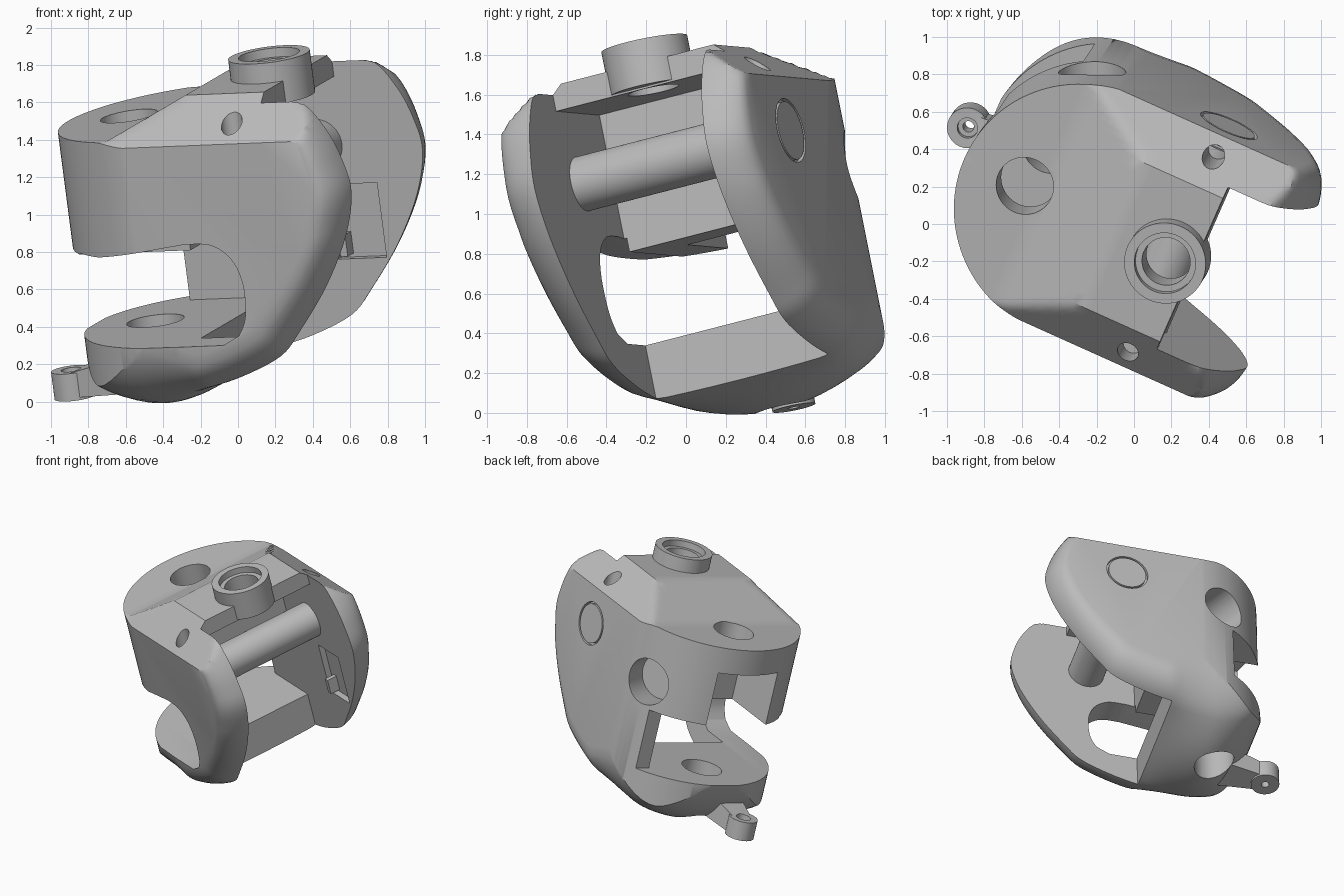
import bpy, bmesh, math
from mathutils import Matrix, Vector

cube = bpy.data.objects.get("Cube")
if cube:
    bpy.data.objects.remove(cube, do_unlink=True)

grey = bpy.data.materials.new("plain grey")
grey.use_nodes = True
grey.diffuse_color = (0.5, 0.5, 0.5, 1)
grey.node_tree.nodes["Principled BSDF"].inputs["Base Color"].default_value = grey.diffuse_color


# Helpers: everything is built in the part's own frame (along, across, up)
def finish(name, bm):
    bmesh.ops.recalc_face_normals(bm, faces=bm.faces)
    mesh = bpy.data.meshes.new(name)
    bm.to_mesh(mesh)
    bm.free()
    mesh.materials.append(grey)
    ob = bpy.data.objects.new(name, mesh)
    bpy.context.collection.objects.link(ob)
    return ob


def loft(name, rings):
    bm = bmesh.new()
    loops = [[bm.verts.new(p) for p in ring] for ring in rings]
    n = len(loops[0])
    for a, b in zip(loops, loops[1:]):
        for i in range(n):
            j = (i + 1) % n
            bm.faces.new((a[i], a[j], b[j], b[i]))
    bm.faces.new(loops[0])
    bm.faces.new(loops[-1])
    return finish(name, bm)


def box(name, lo, hi):
    return loft(name, [[(lo[0], lo[1], z), (hi[0], lo[1], z),
                        (hi[0], hi[1], z), (lo[0], hi[1], z)] for z in (lo[2], hi[2])])


def rod(name, a, b, r, sides=64):
    a, b = Vector(a), Vector(b)
    bm = bmesh.new()
    turn = (b - a).to_track_quat('Z', 'Y').to_matrix().to_4x4()
    bmesh.ops.create_cone(bm, cap_ends=True, segments=sides, radius1=r, radius2=r,
                          depth=(b - a).length,
                          matrix=Matrix.Translation((a + b) / 2) @ turn)
    return finish(name, bm)


def combine(ob, others, operation):
    for other in others:
        mod = ob.modifiers.new("cut", 'BOOLEAN')
        mod.operation, mod.solver, mod.object = operation, 'EXACT', other
        bpy.context.view_layer.update()
        deps = bpy.context.evaluated_depsgraph_get()
        mesh = bpy.data.meshes.new_from_object(ob.evaluated_get(deps))
        ob.modifiers.clear()
        ob.data = mesh
        bpy.data.objects.remove(other, do_unlink=True)


def curve_through(pts, steps=5):
    out = []
    p = [Vector(q) for q in [pts[0]] + pts + [pts[-1]]]
    for a, b, c, d in zip(p, p[1:], p[2:], p[3:]):
        for i in range(steps):
            t = i / steps
            out.append(0.5 * (2 * b + (c - a) * t + (2 * a - 5 * b + 4 * c - d) * t * t
                              + (3 * b - a - 3 * c + d) * t ** 3))
    return out + [p[-1]]


def clamp(x):
    return min(1, max(0, x))


# Body: side profile lofted across, with sloped shoulders, rounded rims, domed base
rim = curve_through([(.5, .79), (.66, .73), (.77, .59), (.84, .43), (.875, .24), (.81, 0), (.66, -.27),
                     (.465, -.52), (.337, -.65), (.106, -.75), (-.12, -.81), (-.35, -.85),
                     (-.56, -.855), (-.75, -.79), (-.88, -.66), (-.95, -.5)])
corners = [Vector(p) for p in ((-1.3, -.3), (-1.3, .57), (-.45, .6), (-.05, .79), (.5, .79))]
top = [a.lerp(b, i / 10) for a, b in zip(corners, corners[1:]) for i in range(10)]


def body_slice(s, t):
    pts = list(top)
    curl = 1 - math.sqrt(max(0, 1 - t * t))
    for p in rim:
        amount = .2 + .08 * clamp(-1.4 * p.y) - .1 * clamp((p.y - .1) / .5)
        q = p * (1 - amount * curl)
        if p.y < -.4:
            swell = math.sin(math.pi * clamp((-.1 - p.x) / .85))
            q.y -= .1 * swell * (1 - (s / .45) ** 2)
        pts.append(q)
    return [(p.x, s, min(p.y, .79 - .22 * t)) for p in pts]


steps = [0, .15, .3, .45, .6, .72, .82, .9, .96, 1]
side = [(.43 + .26 * t, t) for t in steps]
middle = [(.43 * i / 6, 0) for i in range(-5, 6)]
stations = [(-s, t) for s, t in reversed(side)] + middle + side
body = loft("forked_joint_body", [body_slice(s, t) for s, t in stations])

# Rounded end seen in plan
arc = [math.pi * (.5 + i / 64) for i in range(65)]
plan = [(-.26 + .69 * math.cos(a), .695 * math.sin(a)) for a in arc] + [(2, -.695), (2, .695)]
combine(body, [loft("plan", [[(x, y, z) for x, y in plan] for z in (-2, 2)])], 'INTERSECT')

# Openings between the side plates and between the jaws
side_notch = [(-2, -.53), (.1, -.53)] + curve_through(
    [(.2, -.48), (.25, -.38), (.26, -.2), (.21, -.06), (.1, .02), (-.05, .03)]) + [(-.6, -.04), (-2, -.05)]
combine(body, [
    box("yoke_gap", (-.12, -.485, -2), (2, .485, .66)),
    box("roof_edge", (.41, -.485, .4), (2, .485, 2)),
    box("jaw_gap", (-2, -.485, -.53), (.1, .485, -.05)),
    loft("front_notch", [[(x, s, z) for x, z in side_notch] for s in (-2, -.47)]),
    box("back_notch", (-2, .47, -.53), (-.6, 2, -.05)),
    box("jaw_slot", (-2, -.27, -.2), (-.4, .27, .38)),
], 'DIFFERENCE')

# Boss on the roof
combine(body, [rod("boss", (.27, 0, .67), (.27, 0, .9), .22)], 'UNION')

# Lug beneath the lower jaw
neck = [[(-1.06, -.155 - .075, low), (-1.06, -.155 + .075, low),
         (-.5, -.155 + .16, inner), (-.5, -.155 - .16, inner)]
        for low, inner in ((-.885, -.85), (-.755, -.62))]
combine(body, [rod("lug", (-1.05, -.155, -.895), (-1.05, -.155, -.745), .11),
               loft("lug_neck", neck)], 'UNION')

# Bores, sockets and the recess inside the back plate
combine(body, [
    rod("pivot_bore", (-.594, 0, -2), (-.594, 0, 2), .155),
    rod("boss_bore", (.27, 0, .4), (.27, 0, 2), .13),
    rod("boss_rim", (.27, 0, .85), (.27, 0, 2), .165),
    rod("lug_bore", (-1.05, -.155, -2), (-1.05, -.155, 0), .03),
    rod("lug_rim", (-1.05, -.155, -.785), (-1.05, -.155, -.6), .055),
    rod("wall_socket", (-.42, .42, .15), (-.64, .83, .16), .18),
    rod("plug_seat", (.265, .665, .29), (.265, 1, .29), .165),
    rod("pin_hole_back", (.27, .585, .4), (.27, .585, 1), .058),
    rod("pin_hole_front", (.27, -.585, .4), (.27, -.585, 1), .058),
    box("plate_recess", (.29, .4, -.34), (.58, .53, .07)),
], 'DIFFERENCE')

# Cross shaft, its flush plug and the small catch in the recess
shaft = rod("cross_shaft", (.265, -.56, .29), (.265, .58, .29), .14)
plug = rod("shaft_plug", (.265, .6, .29), (.265, .69, .29), .15)
catch = box("recess_catch", (.33, .45, -.32), (.37, .56, -.2))

# Tilt the finished part into its standing pose
up = Vector((-.13, -.2, 1)).normalized()
along = Vector((.915, -.402, 0))
along = (along - up * along.dot(up)).normalized()
across = up.cross(along)
pose = Matrix.Translation((.033, .076, .97)) @ Matrix((along, across, up)).transposed().to_4x4()
bpy.ops.object.select_all(action='DESELECT')
for ob in (body, shaft, plug, catch):
    ob.data.transform(pose)
    ob.select_set(True)
bpy.context.view_layer.objects.active = body
bpy.ops.object.shade_smooth_by_angle(angle=math.radians(30))
